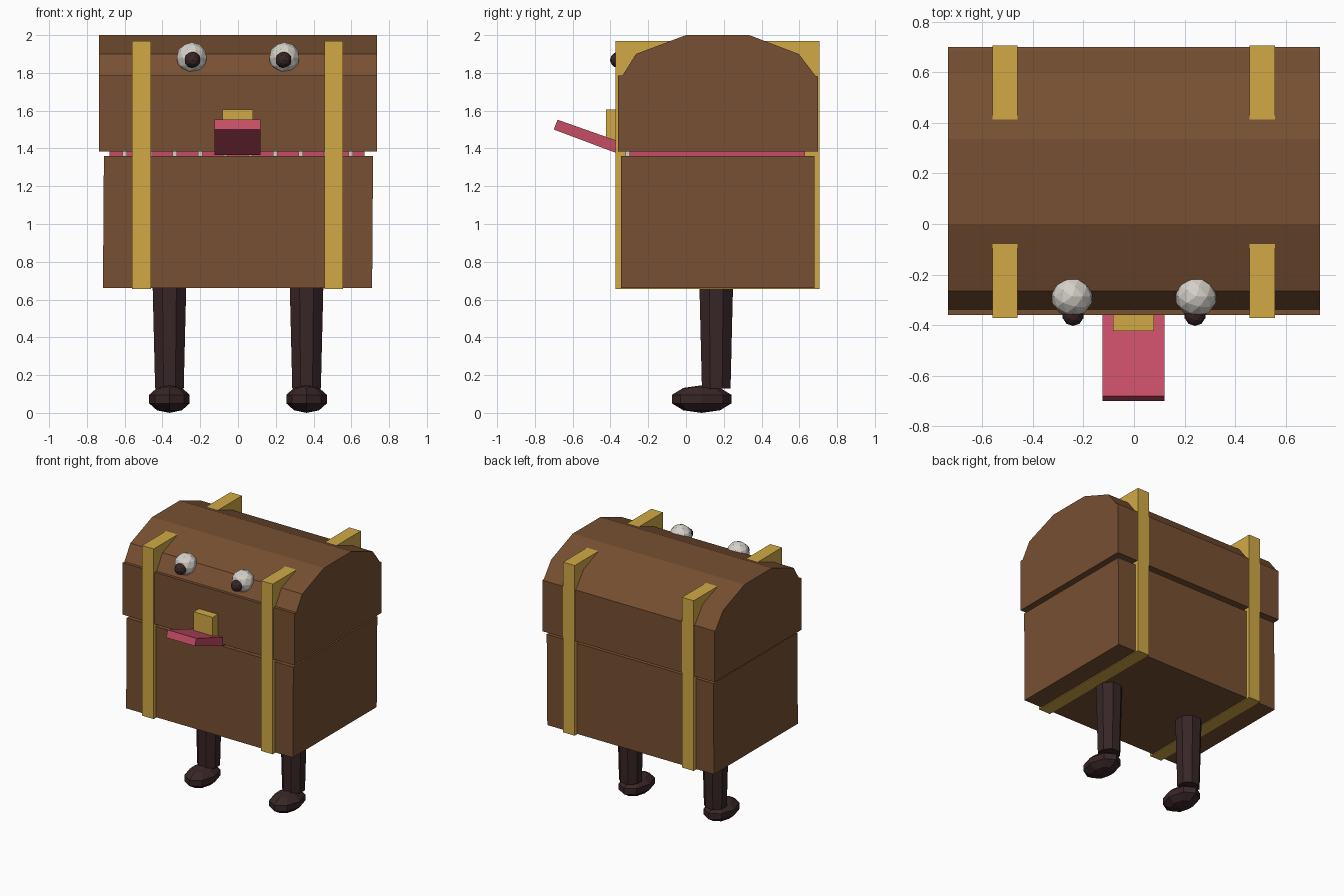
import bpy, bmesh, math
from mathutils import Matrix

if "Cube" in bpy.data.objects:
    bpy.data.objects.remove(bpy.data.objects["Cube"])


def material(name, rgb):
    m = bpy.data.materials.new(name)
    m.use_nodes = True
    m.diffuse_color = (*rgb, 1)
    bsdf = next(n for n in m.node_tree.nodes if n.type == 'BSDF_PRINCIPLED')
    bsdf.inputs["Base Color"].default_value = (*rgb, 1)
    return m


WOOD = material("brown wood", (0.185, 0.08, 0.032))
GOLD = material("gold metal", (0.64, 0.40, 0.062))
PINK = material("pink mouth", (0.56, 0.075, 0.13))
WHITE = material("eye white", (0.66, 0.63, 0.58))
DARK = material("dark leather", (0.040, 0.019, 0.020))


def finish(name, bm, mat):
    bmesh.ops.recalc_face_normals(bm, faces=bm.faces)
    me = bpy.data.meshes.new(name)
    bm.to_mesh(me)
    bm.free()
    me.materials.append(mat)
    ob = bpy.data.objects.new(name, me)
    bpy.context.collection.objects.link(ob)
    return ob


def extrude_x(name, profile, x0, x1, mat):
    """Prism from a closed (y, z) profile, spanning x0 to x1."""
    bm = bmesh.new()
    face = bm.faces.new([bm.verts.new((x0, y, z)) for y, z in profile])
    new = bmesh.ops.extrude_face_region(bm, geom=[face])["geom"]
    bmesh.ops.translate(bm, vec=(x1 - x0, 0, 0),
                        verts=[v for v in new if isinstance(v, bmesh.types.BMVert)])
    return finish(name, bm, mat)


def box(name, x, y, z, mat):
    return extrude_x(name, [(y[0], z[0]), (y[1], z[0]), (y[1], z[1]), (y[0], z[1])], *x, mat)


def ball(name, centre, radii, mat, rings=None):
    """Faceted ball: ringed sphere if rings is given, otherwise icosphere."""
    bm = bmesh.new()
    if rings:
        bmesh.ops.create_uvsphere(bm, u_segments=8, v_segments=rings, radius=1)
    else:
        bmesh.ops.create_icosphere(bm, subdivisions=2, radius=1)
    bmesh.ops.transform(bm, verts=bm.verts,
                        matrix=Matrix.Translation(centre) @ Matrix.Diagonal((*radii, 1)))
    return finish(name, bm, mat)


# Chest body, tapering slightly to one side
body = box("chest_body", (-0.715, 0.71), (-0.345, 0.68), (0.66, 1.36), WOOD)
for v in body.data.vertices:
    if v.co.z > 1:
        v.co.x += 0.005

# Arched lid with a small rim ledge
lid_profile = [(-0.36, 1.385), (-0.36, 1.785), (-0.337, 1.785), (-0.265, 1.90),
               (0, 2.0), (0.335, 2.0), (0.597, 1.90), (0.685, 1.785),
               (0.70, 1.78), (0.70, 1.385)]
extrude_x("chest_lid", lid_profile, -0.735, 0.735, WOOD)

# Mouth lining and tongue
box("mouth_lining", (-0.68, 0.67), (-0.30, 0.63), (1.34, 1.41), PINK)
extrude_x("tongue", [(-0.70, 1.50), (-0.68, 1.552), (-0.32, 1.425), (-0.1, 1.41),
                     (-0.1, 1.36), (-0.34, 1.365)], -0.125, 0.12, PINK)

# Teeth showing in the gap
for i in range(10):
    x = -0.6 + i * 0.133
    box("tooth", (x - 0.012, x + 0.012), (-0.32, -0.30), (1.35, 1.40), WHITE)

# Metal straps and lock
for side, x in (("right", -0.51), ("left", 0.507)):
    box("strap_" + side, (x - 0.05, x + 0.05), (-0.372, 0.706), (0.655, 1.97), GOLD)
box("lock", (-0.083, 0.08), (-0.423, -0.34), (1.42, 1.605), GOLD)

# Eyes, legs and feet on both sides
for side, s in (("right", -1), ("left", 1)):
    ball("eye_" + side, (s * 0.245, -0.287, 1.88), (0.083, 0.08, 0.083), WHITE)
    ball("pupil_" + side, (s * 0.241, -0.358, 1.869), (0.043, 0.045, 0.043), DARK)

    x = s * 0.363
    bm = bmesh.new()
    bmesh.ops.create_cone(bm, cap_ends=True, segments=8, radius1=0.082, radius2=0.097,
                          depth=0.57, matrix=Matrix.Translation((x, 0.16, 0.415))
                          @ Matrix.Rotation(math.pi / 8, 4, 'Z'))
    finish("leg_" + side, bm, DARK)
    ball("foot_" + side, (x, 0.083, 0.073), (0.113, 0.166, 0.073), DARK, rings=5)
